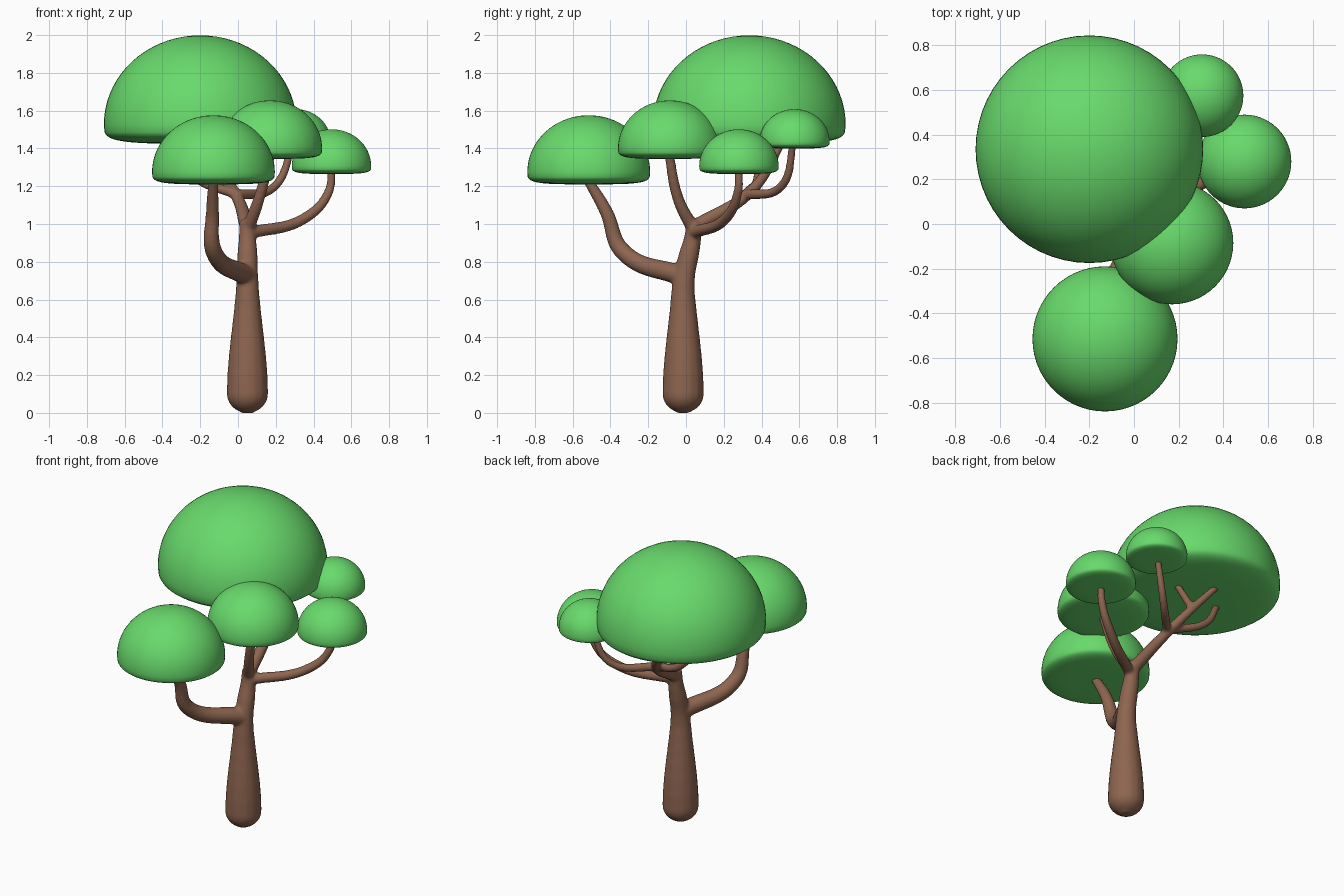
import bpy, bmesh
from math import sin, cos, pi, sqrt
from mathutils import Vector

if "Cube" in bpy.data.objects:
    bpy.data.objects.remove(bpy.data.objects["Cube"])


def material(name, color):
    m = bpy.data.materials.new(name)
    m.diffuse_color = color
    m.use_nodes = True
    m.node_tree.nodes["Principled BSDF"].inputs["Base Color"].default_value = m.diffuse_color
    return m


bark = material("bark", (0.27, 0.13, 0.08, 1))
leaf = material("leaf", (0.14, 0.70, 0.15, 1))


def canopy(name, x, y, z, r):
    """Dome with a flat underside and a rounded rim; z is the underside."""
    rim, dome = 0.2 * r, 0.925 * r
    prof = []
    for i in range(15):                      # underside, centre to rim
        a = sin(i / 14 * pi / 2)
        prof.append((a * r, rim - rim * max(0, 1 - a ** 4) ** 0.25))
    for i in range(1, 19):                   # dome, rim to top
        a = i / 18 * pi / 2
        prof.append((cos(a) * r, rim + dome * sin(a)))
    bm = bmesh.new()
    vs = [bm.verts.new((max(0, p), 0, h)) for p, h in prof]
    es = [bm.edges.new(pair) for pair in zip(vs, vs[1:])]
    bmesh.ops.spin(bm, geom=vs + es, cent=(0, 0, 0), axis=(0, 0, 1),
                   angle=2 * pi, steps=56, use_duplicate=False)
    bmesh.ops.remove_doubles(bm, verts=bm.verts, dist=1e-5)
    bmesh.ops.recalc_face_normals(bm, faces=bm.faces)
    for f in bm.faces:
        f.smooth = True
    me = bpy.data.meshes.new(name)
    bm.to_mesh(me)
    bm.free()
    me.materials.append(leaf)
    ob = bpy.data.objects.new(name, me)
    ob.location = (x, y, z)
    bpy.context.collection.objects.link(ob)


# Foliage domes
canopy("canopy_large", -0.20, 0.335, 1.425, 0.51)
canopy("canopy_front", -0.13, -0.515, 1.21, 0.325)
canopy("canopy_middle", 0.17, -0.085, 1.345, 0.275)
canopy("canopy_right", 0.495, 0.28, 1.265, 0.21)
canopy("canopy_back", 0.305, 0.575, 1.40, 0.185)

# One curve holds the trunk and every limb
cu = bpy.data.curves.new("trunk_and_branches", 'CURVE')
cu.dimensions = '3D'
cu.bevel_depth = 1.0
cu.bevel_resolution = 6
cu.use_fill_caps = True


def tube(points, radii):
    sp = cu.splines.new('BEZIER')
    sp.bezier_points.add(len(points) - 1)
    for bp, co, r in zip(sp.bezier_points, points, radii):
        bp.co = co
        bp.radius = r
        bp.handle_left_type = bp.handle_right_type = 'AUTO'


def branch(r0, r1, *points):
    """Limb that tapers evenly from r0 to r1."""
    n = len(points) - 1
    tube(points, [r0 + (r1 - r0) * i / n for i in range(n + 1)])


def ease(lo, hi, v):
    t = min(1, max(0, (v - lo) / (hi - lo)))
    return t * t * (3 - 2 * t)


# Trunk: round foot, eased taper, slight backward lean at the top
heights = [0.1 * (i / 8) ** 2 for i in range(8)] + [0.1 + 0.092 * i for i in range(11)]
path = [Vector((0.05, -0.015 + 0.06 * ease(0.65, 1.02, z), z)) for z in heights]
tube(path, [(0.11 - 0.055 * ease(0.1, 0.8, z) - 0.013 * ease(0.8, 1.0, z))
            * max(0.3, sqrt(1 - max(0, 1 - z / 0.1) ** 2)) for z in heights])

# Branches
branch(.055, .026, (.05, -.01, .72), (-.13, -.34, .86), (-.135, -.42, 1.06), (-.13, -.53, 1.25))
branch(.036, .025, (.05, .04, .97), (.11, -.04, 1.13), (.18, -.095, 1.40))
branch(.034, .020, (.05, .03, .95), (.36, .215, 1.035), (.48, .275, 1.17), (.495, .28, 1.31))
branch(.040, .021, (.05, .04, .98), (-.02, .34, 1.17), (-.22, .52, 1.45))
branch(.028, .020, (-.01, .30, 1.15), (.20, .51, 1.205), (.295, .57, 1.44))

# Twigs under the large canopy
branch(.027, .021, (-.02, .32, 1.16), (-.23, .38, 1.25), (-.37, .34, 1.45))
branch(.024, .021, (-.10, .43, 1.28), (-.01, .38, 1.45))

tree = bpy.data.objects.new("trunk_and_branches", cu)
bpy.context.collection.objects.link(tree)
bpy.ops.object.select_all(action='DESELECT')
tree.select_set(True)
bpy.context.view_layer.objects.active = tree
bpy.ops.object.convert(target='MESH')
tree = bpy.context.object
tree.data.materials.clear()
tree.data.materials.append(bark)

# Fuse the limbs into one smooth skin
rm = tree.modifiers.new("fuse", 'REMESH')
rm.mode = 'VOXEL'
rm.voxel_size = 0.009
rm.use_smooth_shade = True
sm = tree.modifiers.new("soften", 'SMOOTH')
sm.factor = 0.5
sm.iterations = 10
